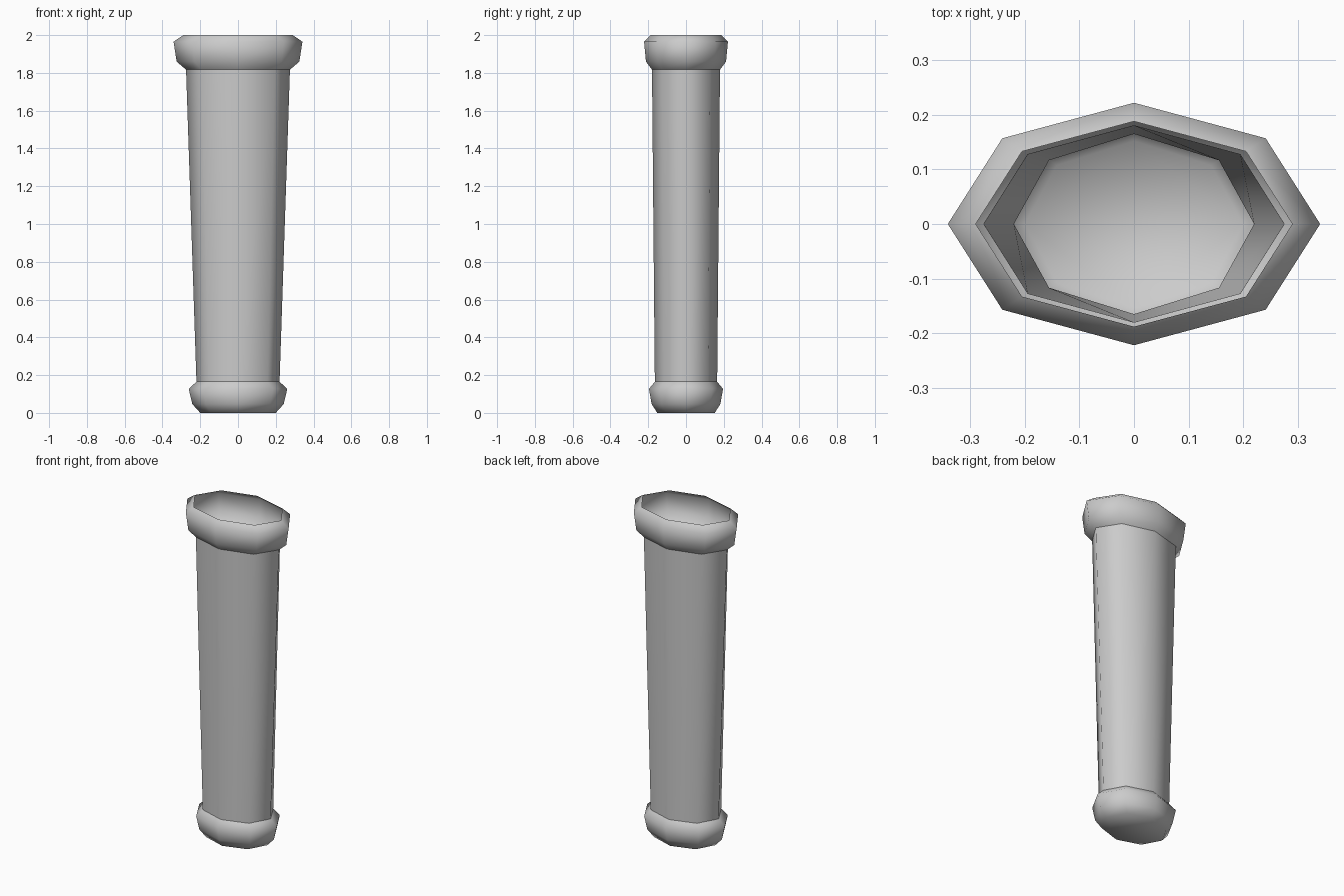
import bpy, bmesh, math

if "Cube" in bpy.data.objects:
    bpy.data.objects.remove(bpy.data.objects["Cube"])

SIDES = 8


def loft(name, rings, cap_bottom=False):
    """Skin a stack of eight-sided oval rings given as (radius_x, radius_y, z)."""
    bm = bmesh.new()
    loops = []
    for rx, ry, z in rings:
        loops.append([bm.verts.new((rx * math.cos(2 * math.pi * i / SIDES),
                                    ry * math.sin(2 * math.pi * i / SIDES), z))
                      for i in range(SIDES)])
    for low, high in zip(loops, loops[1:]):
        for i in range(SIDES):
            j = (i + 1) % SIDES
            bm.faces.new((low[i], low[j], high[j], high[i]))
    if cap_bottom:
        bm.faces.new(loops[0][::-1])
    for f in bm.faces:
        f.smooth = True
    mesh = bpy.data.meshes.new(name)
    bm.to_mesh(mesh)
    bm.free()
    obj = bpy.data.objects.new(name, mesh)
    bpy.context.collection.objects.link(obj)
    return obj


# Tapered hollow tube, open at both ends
loft("sheath_tube", [(0.22, 0.165, 0.165), (0.275, 0.18, 1.817)])

# Bulging collar around the open mouth
loft("mouth_collar", [(0.275, 0.18, 1.817), (0.325, 0.212, 1.86),
                      (0.341, 0.222, 1.965), (0.29, 0.188, 2.0)])

# Closed bulging cap at the foot
loft("foot_cap", [(0.20, 0.152, 0.0), (0.242, 0.182, 0.047),
                  (0.261, 0.196, 0.127), (0.22, 0.165, 0.165)], cap_bottom=True)
